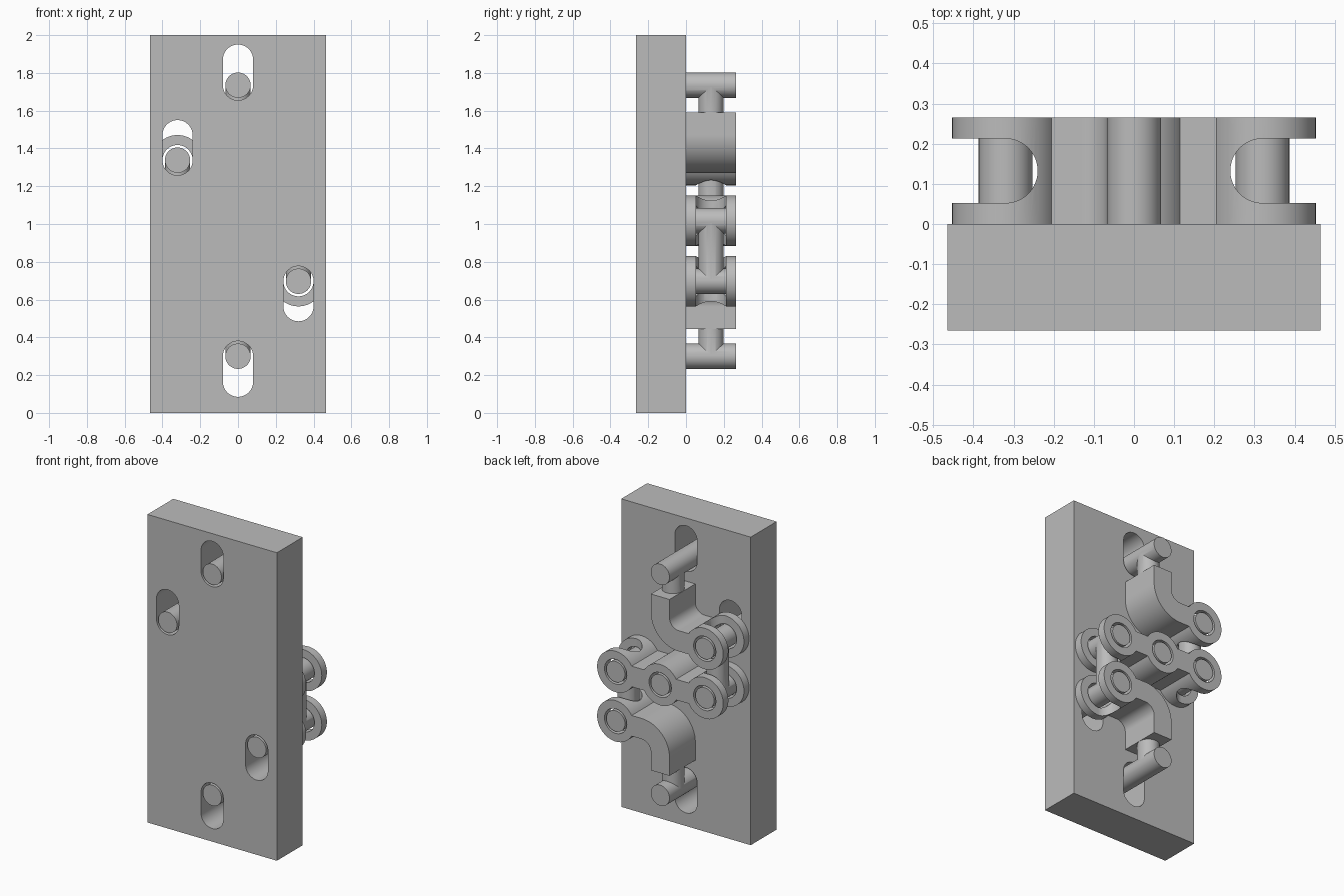
import bpy, bmesh, math
from mathutils import Matrix, Vector

if "Cube" in bpy.data.objects:
    bpy.data.objects.remove(bpy.data.objects["Cube"], do_unlink=True)

grey = bpy.data.materials.new("plain grey")
grey.use_nodes = True
GREY = (0.5, 0.5, 0.5, 1)
grey.diffuse_color = GREY
grey.node_tree.nodes["Principled BSDF"].inputs["Base Color"].default_value = GREY

# Main dimensions
DEPTH = 0.265           # plate thickness and linkage depth
PIN, HOLE = 0.067, 0.08
EYE, BAR = 0.133, 0.067  # eye radius and bar half thickness
REACH = 0.32            # eye offset from the middle
MID, TOP_EYE, TOP_PIN = 1.0175, 1.338, 1.735


def arc(cx, cz, r, a0, a1, n=32):
    return [(cx + r * math.cos(math.radians(a0 + (a1 - a0) * i / n)),
             cz + r * math.sin(math.radians(a0 + (a1 - a0) * i / n))) for i in range(n + 1)]


def turned(points):
    """Half turn about the linkage centre."""
    return [(-x, 2 * MID - z) for x, z in points]


def stadium(cx, z0, z1, r):
    return arc(cx, z1, r, 0, 180) + arc(cx, z0, r, 180, 360)


def new_object(name, bm):
    bmesh.ops.recalc_face_normals(bm, faces=bm.faces)
    mesh = bpy.data.meshes.new(name)
    bm.to_mesh(mesh)
    bm.free()
    ob = bpy.data.objects.new(name, mesh)
    bpy.context.collection.objects.link(ob)
    mesh.materials.append(grey)
    return ob


def prism(name, points, y0, y1):
    """Extrude an x-z outline along y."""
    bm = bmesh.new()
    face = bm.faces.new([bm.verts.new((x, y0, z)) for x, z in points])
    ext = bmesh.ops.extrude_face_region(bm, geom=[face])
    verts = [g for g in ext["geom"] if isinstance(g, bmesh.types.BMVert)]
    bmesh.ops.translate(bm, verts=verts, vec=(0, y1 - y0, 0))
    return new_object(name, bm)


def cylinder(name, a, b, r):
    a, b = Vector(a), Vector(b)
    bm = bmesh.new()
    turn = (b - a).to_track_quat('Z', 'Y').to_matrix().to_4x4()
    bmesh.ops.create_cone(bm, cap_ends=True, segments=64, radius1=r, radius2=r,
                          depth=(b - a).length,
                          matrix=Matrix.Translation((a + b) / 2) @ turn)
    return new_object(name, bm)


def combine(ob, others, operation):
    """Apply booleans, then drop the helper shapes."""
    bpy.context.view_layer.objects.active = ob
    for other in others:
        other.hide_render = True
        mod = ob.modifiers.new("bool", 'BOOLEAN')
        mod.operation, mod.solver, mod.object = operation, 'EXACT', other
        bpy.ops.object.modifier_apply(modifier=mod.name)
        bpy.data.objects.remove(other, do_unlink=True)
    return ob


def pin(name, x, z, y0=0.0):
    return cylinder(name, (x, y0, z), (x, DEPTH, z), PIN)


def rod(x, z0, z1):
    return cylinder("rod", (x, DEPTH / 2, z0), (x, DEPTH / 2, z1), PIN - 0.001)


def eye_cutters(x, z):
    """Pin hole through the eye, and a round-bottomed fork slot along z."""
    s = 1 if x > 0 else -1
    bore = cylinder("bore", (x, -0.1, z), (x, DEPTH + 0.1, z), HOLE)
    # Stadium outline in x-y, extruded along z
    pts = arc(x, DEPTH / 2, HOLE, 90, 270) if s > 0 else arc(x, DEPTH / 2, HOLE, 270, 450)
    pts += [(x + s * 0.3, DEPTH / 2 - s * HOLE), (x + s * 0.3, DEPTH / 2 + s * HOLE)]
    bm = bmesh.new()
    face = bm.faces.new([bm.verts.new((px, py, z - 0.2)) for px, py in pts])
    ext = bmesh.ops.extrude_face_region(bm, geom=[face])
    verts = [g for g in ext["geom"] if isinstance(g, bmesh.types.BMVert)]
    bmesh.ops.translate(bm, verts=verts, vec=(0, 0, 0.4))
    return [bore, new_object("fork", bm)]


parts = []

# Back plate with four rounded slots
plate = prism("slotted_plate", [(-0.465, 0), (0.465, 0), (0.465, 2), (-0.465, 2)], -DEPTH, 0)
slots = [stadium(0, TOP_PIN, 1.87, HOLE), stadium(-REACH, TOP_EYE, 1.47, HOLE)]
slots += [turned(s) for s in slots]
parts.append(combine(plate, [prism("slot", s, -0.4, 0.1) for s in slots], 'DIFFERENCE'))

# Rocker link with three eyes
a = math.degrees(math.asin(BAR / EYE))
outline = (arc(REACH, MID, EYE, a - 180, 180 - a, 56) + arc(0, MID, EYE, a, 180 - a)
           + arc(-REACH, MID, EYE, a, 360 - a, 56) + arc(0, MID, EYE, 180 + a, 360 - a))
rocker = prism("rocker_link", outline, 0, DEPTH)
cuts = [cylinder("bore", (0, -0.1, MID), (0, DEPTH + 0.1, MID), HOLE)]
cuts += eye_cutters(REACH, MID) + eye_cutters(-REACH, MID)
parts.append(combine(rocker, cuts, 'DIFFERENCE'))
parts.append(pin("rocker_pivot", 0, MID))

# Bent arm: eye, bar, rounded bend, upright block
bx, bz = -2 * BAR, TOP_EYE + 2 * BAR
arm = (arc(-REACH, TOP_EYE, EYE, a, 360 - a, 56) + arc(bx, bz, 3 * BAR, 270, 360)
       + [(BAR, 1.59), (-BAR, 1.59)] + arc(bx, bz, BAR, 0, -90))

for name, flip in (("upper", False), ("lower", True)):
    s = -1 if flip else 1
    Z = (lambda z: 2 * MID - z) if flip else (lambda z: z)
    x = -REACH * s
    body = prism(name + "_arm", turned(arm) if flip else arm, 0, DEPTH)
    parts.append(combine(body, eye_cutters(x, Z(TOP_EYE)), 'DIFFERENCE'))
    # Guide pin with its neck
    guide = pin(name + "_guide_pin", 0, Z(TOP_PIN), -DEPTH)
    parts.append(combine(guide, [rod(0, Z(1.588), Z(TOP_PIN))], 'UNION'))
    # Connecting rod with a pin at each end
    tie = pin(name + "_connecting_rod", x, Z(TOP_EYE), -DEPTH)
    parts.append(combine(tie, [rod(x, MID, Z(TOP_EYE)), pin("end", x, MID)], 'UNION'))

# Smooth curved walls, keep edges sharp
for ob in bpy.context.view_layer.objects:
    ob.select_set(ob in parts)
bpy.context.view_layer.objects.active = parts[0]
bpy.ops.object.shade_smooth_by_angle(angle=math.radians(30))
